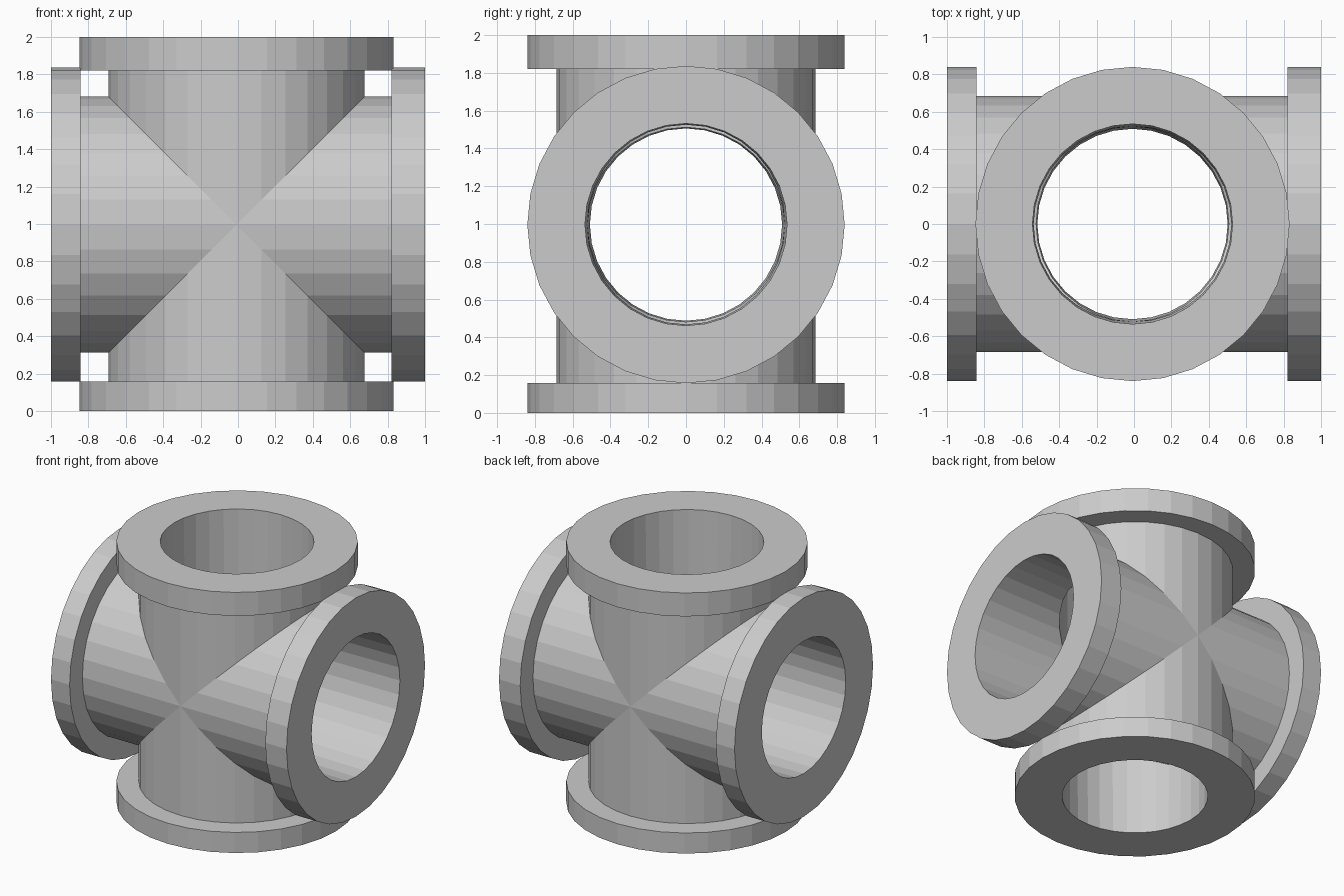
import bpy, bmesh
from math import cos, sin, pi
from mathutils import Matrix

if "Cube" in bpy.data.objects:
    bpy.data.objects.remove(bpy.data.objects["Cube"])

SIDES = 32
PIPE_R, FLANGE_R = 0.685, 0.84
BORE_NEAR, BORE_FAR = 0.535, 0.509     # bore tapers slightly along its run


def lathe(name, profile, matrix):
    """Closed solid of revolution about local z from (radius, height) points."""
    bm = bmesh.new()
    rings = [[bm.verts.new((r * cos(2 * pi * i / SIDES), r * sin(2 * pi * i / SIDES), h))
              for i in range(SIDES)] for r, h in profile]
    for a, b in zip(rings, rings[1:]):
        for i in range(SIDES):
            j = (i + 1) % SIDES
            bm.faces.new((a[i], a[j], b[j], b[i]))
    bm.faces.new(rings[0][::-1])
    bm.faces.new(rings[-1])
    bm.transform(matrix)
    bmesh.ops.recalc_face_normals(bm, faces=bm.faces)
    mesh = bpy.data.meshes.new(name)
    bm.to_mesh(mesh)
    bm.free()
    obj = bpy.data.objects.new(name, mesh)
    bpy.context.collection.objects.link(obj)
    return obj


def boolean(target, other, operation):
    mod = target.modifiers.new(operation.title(), 'BOOLEAN')
    mod.operation = operation
    mod.solver = 'EXACT'
    mod.object = other
    other.hide_render = True
    bpy.context.view_layer.objects.active = target
    bpy.ops.object.modifier_apply(modifier=mod.name)
    bpy.data.objects.remove(other)


# One run of pipe with a flange on each end (far flange slightly thinner)
run_profile = [(FLANGE_R, -1), (FLANGE_R, -0.842), (PIPE_R, -0.842),
               (PIPE_R, 0.82), (FLANGE_R, 0.82), (FLANGE_R, 1)]

# Tapered bore, overshooting both ends
slope = (BORE_NEAR - BORE_FAR) / 2
bore_profile = [(BORE_FAR - 0.1 * slope, -1.1), (BORE_NEAR + 0.1 * slope, 1.1)]

# Vertical run and horizontal run share the same profile
upright = Matrix.Translation((-0.008, 0, 1))
sideways = Matrix.Translation((0, 0, 0.997)) @ Matrix.Rotation(pi / 2, 4, 'Y')

cross = lathe("pipe_cross", run_profile, upright)
boolean(cross, lathe("horizontal_run", run_profile, sideways), 'UNION')
boolean(cross, lathe("vertical_bore", bore_profile, upright), 'DIFFERENCE')
boolean(cross, lathe("horizontal_bore", bore_profile, sideways), 'DIFFERENCE')
